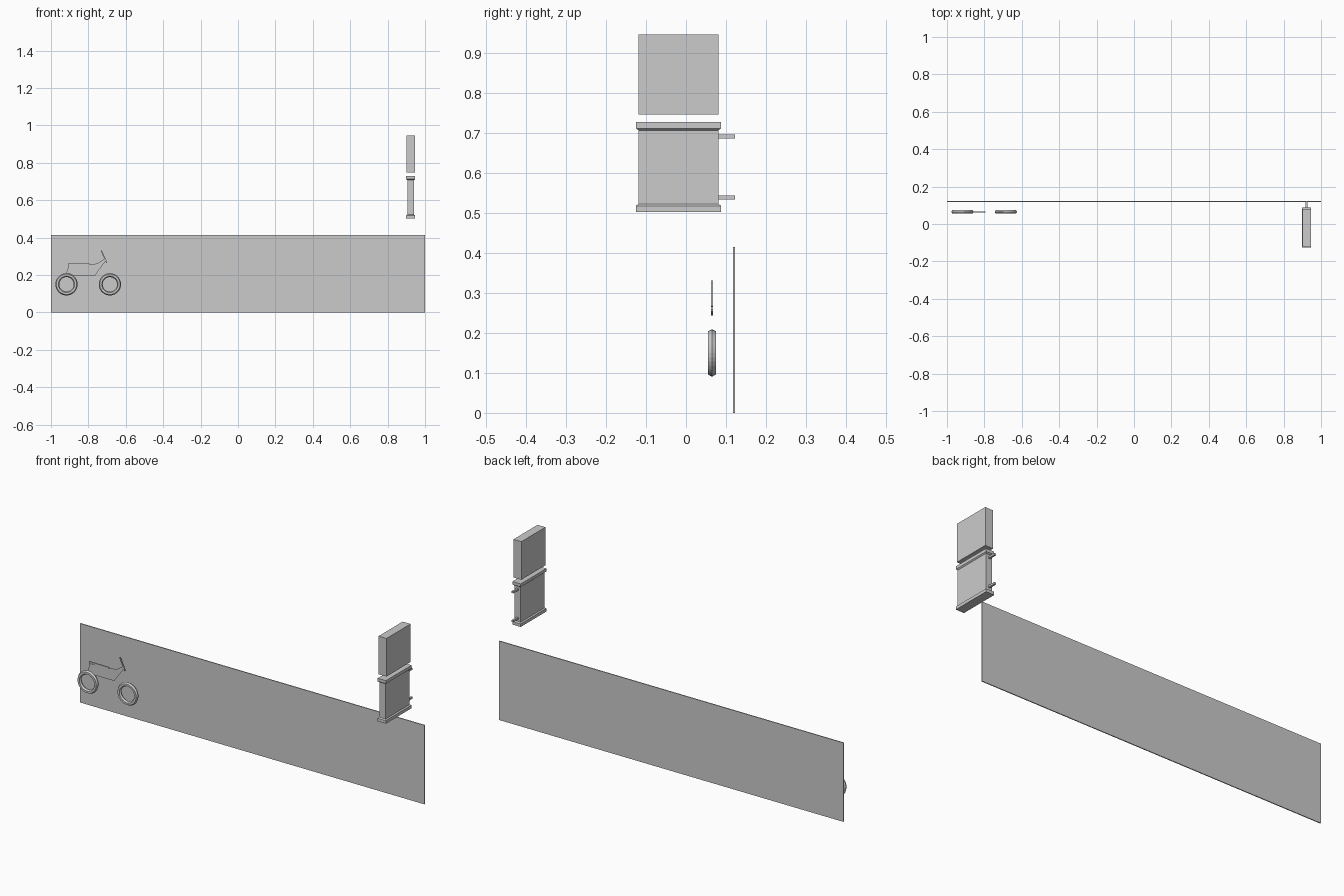
import bpy, bmesh, math
from mathutils import Matrix

if "Cube" in bpy.data.objects:
    bpy.data.objects.remove(bpy.data.objects["Cube"])


def finish(name, bm):
    bmesh.ops.recalc_face_normals(bm, faces=bm.faces)
    me = bpy.data.meshes.new(name)
    bm.to_mesh(me)
    bm.free()
    ob = bpy.data.objects.new(name, me)
    bpy.context.collection.objects.link(ob)
    return ob


def box(name, x0, x1, y0, y1, z0, z1):
    bm = bmesh.new()
    bmesh.ops.create_cube(bm, size=1)
    for v in bm.verts:
        v.co.x = x0 + (v.co.x + .5) * (x1 - x0)
        v.co.y = y0 + (v.co.y + .5) * (y1 - y0)
        v.co.z = z0 + (v.co.z + .5) * (z1 - z0)
    return finish(name, bm)


def plate(name, pts, y, depth=0):
    """Front-view profile, optionally extruded along y."""
    bm = bmesh.new()
    f = bm.faces.new([bm.verts.new((x, y - depth / 2, z)) for x, z in pts])
    if depth:
        ext = bmesh.ops.extrude_face_region(bm, geom=[f], use_keep_orig=True)
        for v in ext["geom"]:
            if isinstance(v, bmesh.types.BMVert):
                v.co.y += depth
    return finish(name, bm)


# Long backing panel
box("back_panel", -1, 1, .118, .123, 0, .415)

# Stacked sign boxes at the right end
box("upper_sign", .90, .946, -.119, .081, .747, .947)
box("lower_sign", .905, .941, -.119, .081, .515, .715)


# End caps of the lower sign, with a short taper onto its faces
def cap(name, z_outer, z_inner, z_taper):
    bm = bmesh.new()
    rings = []
    for z, x0, x1, y0, y1 in [(z_outer, .899, .947, -.125, .088),
                              (z_inner, .899, .947, -.125, .088),
                              (z_taper, .905, .941, -.119, .081)]:
        rings.append([bm.verts.new(p) for p in
                      [(x0, y0, z), (x1, y0, z), (x1, y1, z), (x0, y1, z)]])
    for a, b in zip(rings, rings[1:]):
        for i in range(4):
            j = (i + 1) % 4
            bm.faces.new((a[i], a[j], b[j], b[i]))
    bm.faces.new(rings[0])
    bm.faces.new(rings[-1])
    finish(name, bm)


cap("sign_bottom_cap", .502, .518, .523)
cap("sign_top_cap", .728, .712, .707)

# Rear brackets
for i, z in enumerate((.539, .691)):
    box(f"sign_bracket_{i}", .918, .928, .075, .122, z - .005, z + .005)


# Tyres: low-sided rings
def tyre(name, x, z, y=.065, major=.049, minor=.0105, seg=32, sides=6):
    bm = bmesh.new()
    grid = []
    for i in range(seg):
        a = 2 * math.pi * i / seg
        ring = []
        for k in range(sides):
            b = 2 * math.pi * k / sides
            r = major + minor * math.cos(b)
            ring.append(bm.verts.new((x + r * math.cos(a), y + minor * math.sin(b) * 1.05,
                                      z + r * math.sin(a))))
        grid.append(ring)
    for i in range(seg):
        p, q = grid[i], grid[(i + 1) % seg]
        for k in range(sides):
            m = (k + 1) % sides
            bm.faces.new((p[k], p[m], q[m], q[k]))
    finish(name, bm)


for side, x in (("rear", -.917), ("front", -.685)):
    tyre(f"{side}_tyre", x, .15)

# Flat frame silhouette
plate("bike_frame", [(-.92, .203), (-.909, .24), (-.908, .255), (-.795, .255), (-.75, .262),
                     (-.715, .285), (-.708, .275), (-.765, .196), (-.89, .196)], .065)
# Seat and handlebar with thickness
plate("seat", [(-.91, .244), (-.865, .25), (-.795, .254), (-.795, .26),
               (-.91, .261), (-.91, .256), (-.87, .252), (-.91, .25)], .065, .006)
plate("handlebar", [(-.734, .329), (-.728, .331), (-.699, .267), (-.705, .264)], .065, .006)
